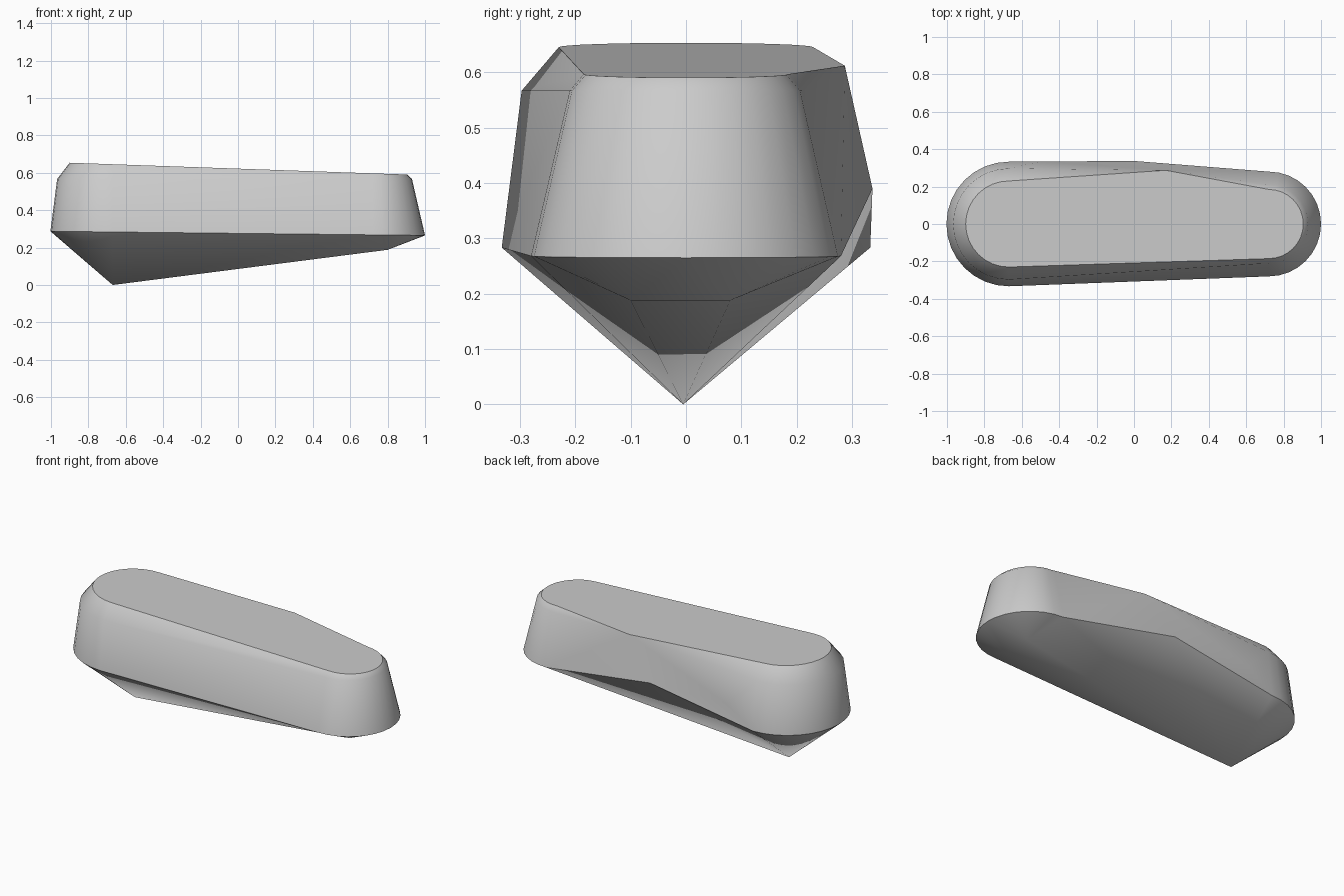
import bpy, bmesh, math
from mathutils import Vector

cube = bpy.data.objects.get("Cube")
if cube:
    bpy.data.objects.remove(cube, do_unlink=True)

# Plain grey material
grey = bpy.data.materials.new("stone grey")
grey.use_nodes = True
colour = (0.6, 0.6, 0.6, 1)
grey.diffuse_color = colour
bsdf = next(n for n in grey.node_tree.nodes if n.type == 'BSDF_PRINCIPLED')
bsdf.inputs["Base Color"].default_value = colour

STEPS = 16          # segments in each rounded end
LEFT_X, RIGHT_X = -0.67, 0.72
bm = bmesh.new()


def arc(cx, r, start, height):
    """Half circle of vertices, counterclockwise; height is a function of x."""
    verts = []
    for i in range(STEPS + 1):
        a = start + math.pi * i / STEPS
        x = cx + r * math.cos(a)
        verts.append(bm.verts.new((x, r * math.sin(a), height(x))))
    return verts


def ring(r_left, r_right, height, middle):
    """Tapered stadium outline with one extra vertex on its back edge."""
    right = arc(RIGHT_X, r_right, -math.pi / 2, height)
    left = arc(LEFT_X, r_left, math.pi / 2, height)
    return right + [middle] + left


# Key corners on the back and underside
notch = bm.verts.new((0.0, 0.337, 0.39))
corner = bm.verts.new((0.17, 0.287, 0.612))
cheek = bm.verts.new((-0.5, 0.334, 0.40))
apex = bm.verts.new((-0.67, -0.005, 0.0))
keel_front = bm.verts.new((0.8, -0.10, 0.188))
keel_back = bm.verts.new((0.8, 0.08, 0.188))

# Outlines from bottom to top
rim = ring(0.333, 0.28, lambda x: 0.276 - 0.011 * x, notch)
shoulder = ring(0.297, 0.21, lambda x: 0.567, corner)
top = ring(0.23, 0.185, lambda x: 0.622 - 0.035 * x, corner)
MID = STEPS + 1
count = len(rim)


def face(*verts):
    unique = list(dict.fromkeys(verts))
    if len(unique) > 2:
        bm.faces.new(unique)


# Side walls and bevel
for lower, upper in ((rim, shoulder), (shoulder, top)):
    for i in range(count):
        j = (i + 1) % count
        quad = [lower[i], lower[j], upper[j], upper[i]]
        if lower is rim and i == MID:
            for k in range(4):
                face(quad[k], quad[(k + 1) % 4], cheek)
        else:
            face(*quad)
face(*top)

# Underside: right end meets the blunt keel, the rest meets the apex
half = STEPS // 2
for i in range(STEPS):
    face(rim[i + 1], rim[i], keel_front if i < half else keel_back)
face(rim[half], keel_front, keel_back)
face(keel_front, apex, keel_back)
face(rim[0], apex, keel_front)
face(rim[STEPS], keel_back, apex)
for i in range(STEPS, count):
    face(rim[(i + 1) % count], rim[i], apex)

bmesh.ops.recalc_face_normals(bm, faces=bm.faces)
mesh = bpy.data.meshes.new("keeled_block")
bm.to_mesh(mesh)
bm.free()
mesh.materials.append(grey)
block = bpy.data.objects.new("keeled_block", mesh)
bpy.context.collection.objects.link(block)

# Smooth rounded ends, crisp rims
bpy.context.view_layer.objects.active = block
block.select_set(True)
bpy.ops.object.shade_smooth_by_angle(angle=math.radians(35))
